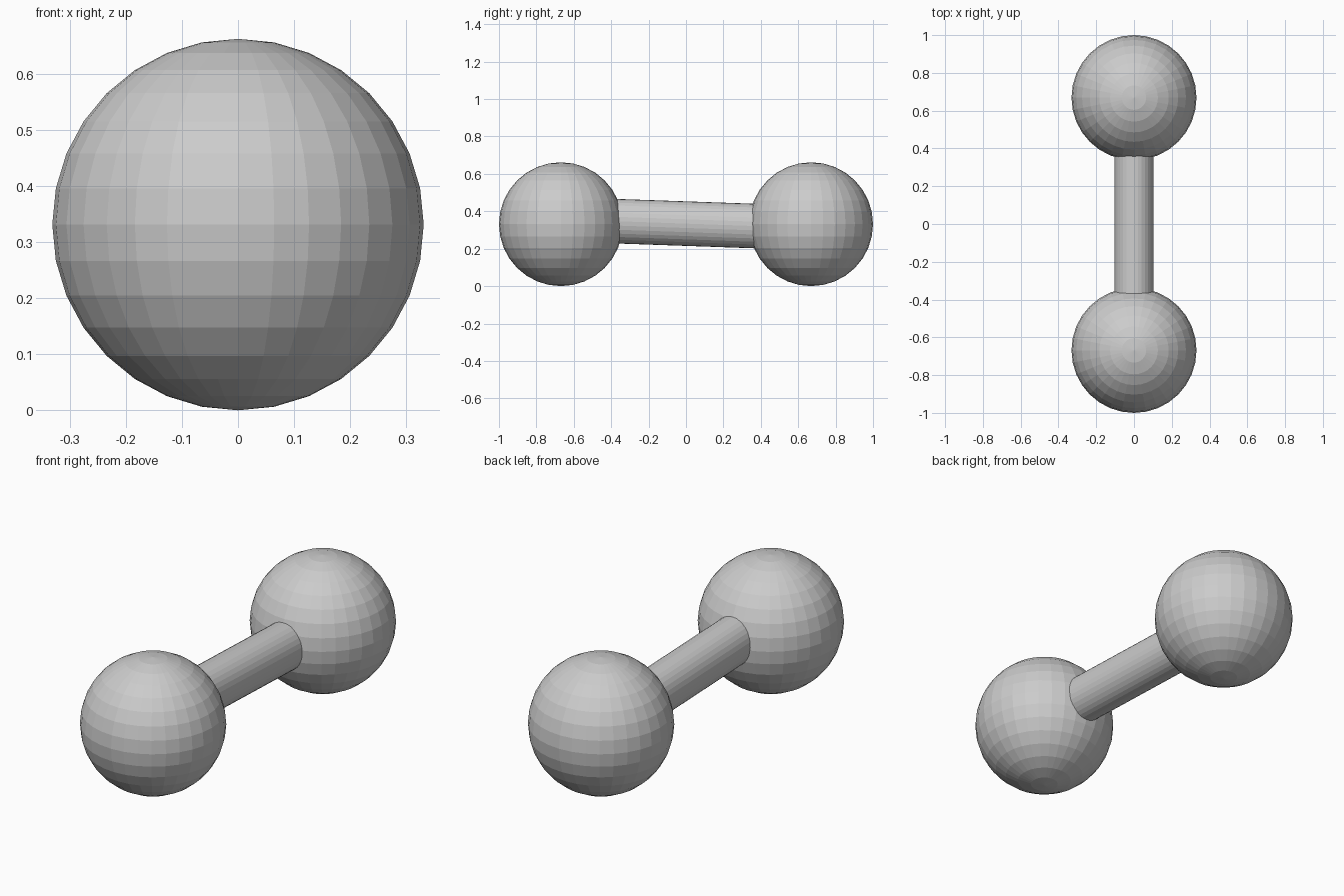
import bpy
import math

cube = bpy.data.objects.get("Cube")
if cube:
    bpy.data.objects.remove(cube, do_unlink=True)

RADIUS = 0.331          # ball size
REACH = 1 - RADIUS      # ball centre along y

# Single plain grey
grey = bpy.data.materials.new("plain_grey")
grey.use_nodes = True
grey.diffuse_color = (0.6, 0.6, 0.6, 1)
grey.node_tree.nodes["Principled BSDF"].inputs["Base Color"].default_value = grey.diffuse_color


def finish(name):
    obj = bpy.context.object
    obj.name = name
    obj.data.materials.append(grey)
    return obj


# Faceted end balls
for name, side in (("front_ball", -1), ("back_ball", 1)):
    bpy.ops.mesh.primitive_uv_sphere_add(
        segments=32, ring_count=16, radius=RADIUS,
        location=(0, side * REACH, RADIUS))
    finish(name)

# Slightly tilted oval bar, its ends buried in the balls
bpy.ops.mesh.primitive_cylinder_add(
    vertices=32, radius=1, depth=1, location=(0, 0, 0.334),
    rotation=(math.radians(88), 0, 0))
bar = finish("connecting_bar")
bar.scale = (0.104, 0.119, 1.0)
